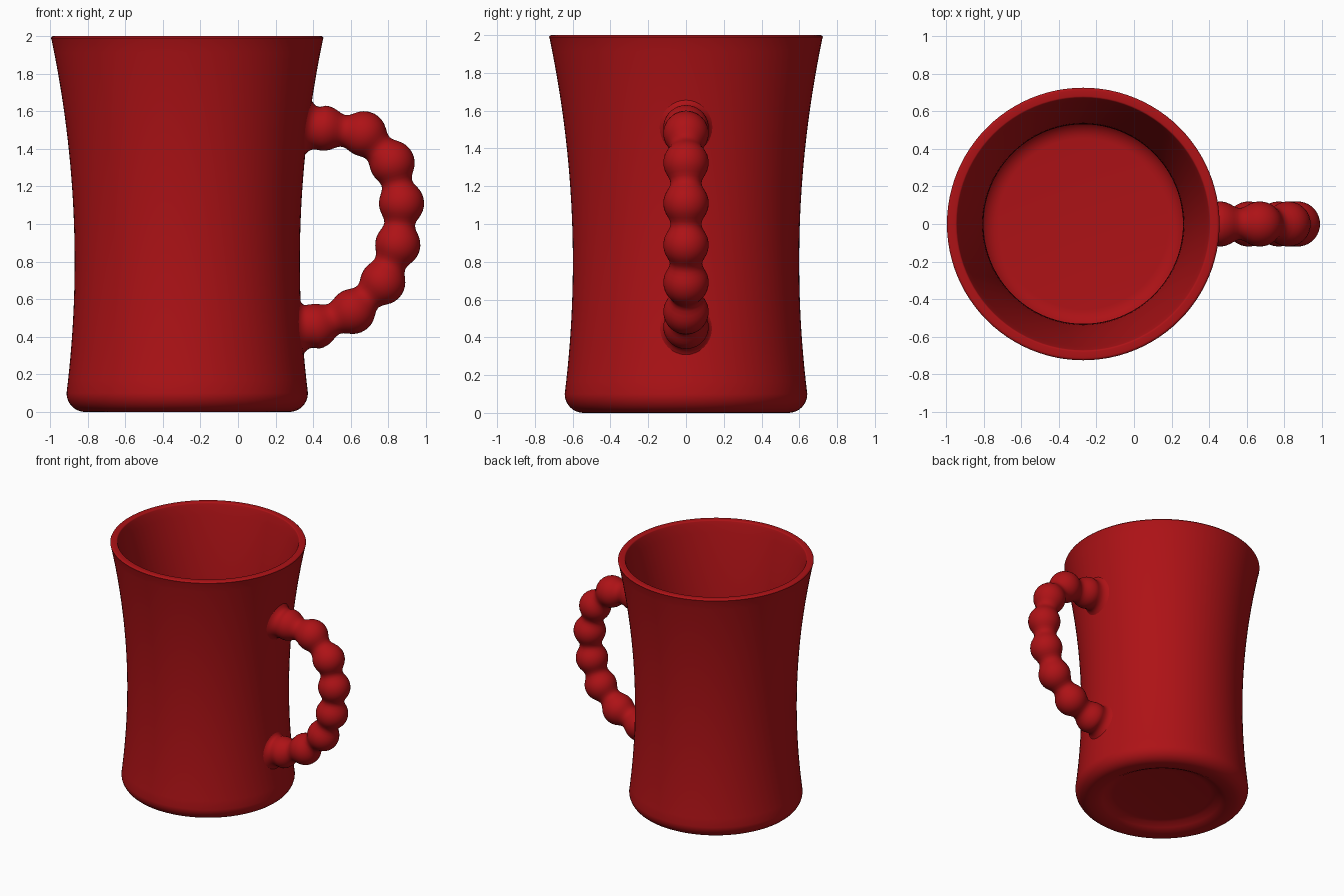
import bpy, bmesh
from math import sin, cos, pi, sqrt
from mathutils import Vector

if "Cube" in bpy.data.objects:
    bpy.data.objects.remove(bpy.data.objects["Cube"])

AXIS_X = -0.27      # centre line of the cup
BEAD = 0.12         # bead radius
BLEND = 0.07        # softness of the necks between beads
SIDES = 36

red = bpy.data.materials.new("red_glaze")
red.diffuse_color = (0.42, 0.006, 0.008, 1)
red.use_nodes = True
red.node_tree.nodes["Principled BSDF"].inputs["Base Color"].default_value = red.diffuse_color


def outer(z):
    """Outer radius of the waisted cup wall."""
    return 0.599 + 0.088 * (z - 0.8) ** 2


def inner(z):
    return outer(z) - 0.055 - 0.011 * (2 - z)


def arc(cx, cz, r, a0, a1, n=8):
    """Arc of (radius, height) points, angles in units of pi."""
    return [(cx + r * cos(pi * (a0 + (a1 - a0) * i / n)),
             cz + r * sin(pi * (a0 + (a1 - a0) * i / n))) for i in range(n + 1)]


def skin(name, rings, cap=False):
    """Bridge equal-length rings of points into a smooth surface."""
    bm = bmesh.new()
    rows = [[bm.verts.new(p) for p in ring] for ring in rings]
    for a, b in zip(rows, rows[1:]):
        for i in range(len(a)):
            j = (i + 1) % len(a)
            bm.faces.new((a[i], a[j], b[j], b[i]))
    if cap:
        bm.faces.new(rows[0])
        bm.faces.new(rows[-1])
    bmesh.ops.recalc_face_normals(bm, faces=bm.faces)
    mesh = bpy.data.meshes.new(name)
    bm.to_mesh(mesh)
    bm.free()
    ob = bpy.data.objects.new(name, mesh)
    bpy.context.collection.objects.link(ob)
    mesh.materials.append(red)
    bpy.ops.object.select_all(action='DESELECT')
    ob.select_set(True)
    bpy.context.view_layer.objects.active = ob
    bpy.ops.object.shade_smooth_by_angle(angle=0.7)
    return ob


# Cup: underside recess, rounded foot, waisted wall, rim, inside wall, floor
profile = [(0.36, 0.05), (0.40, 0.045), (0.44, 0.02), (0.48, 0.0)]
profile += arc(outer(0.1) - 0.1, 0.1, 0.1, -0.5, 0)
profile += [(outer(z), z) for z in [0.1 + 1.88 * i / 28 for i in range(1, 29)]]
profile += arc(outer(2) - 0.015, 1.985, 0.015, 0.1, 0.5, 4)
profile += arc(inner(2) + 0.01, 1.99, 0.01, 0.5, 0.95, 4)
profile += [(inner(z), z) for z in [1.97 - 1.75 * i / 28 for i in range(28)]]
profile += arc(inner(0.22) - 0.1, 0.22, 0.1, 0, -0.5)
skin("cup_body", [[(AXIS_X + r * cos(2 * pi * k / 96), r * sin(2 * pi * k / 96), z)
                   for k in range(96)] for r, z in profile], cap=True)

# Handle: a string of beads melted together along a smooth path
beads = [Vector((x, 0, z)) for x, z in [
    (0.455, 1.51), (0.67, 1.48), (0.82, 1.325), (0.87, 1.11),
    (0.85, 0.89), (0.77, 0.69), (0.61, 0.535), (0.41, 0.455)]]
path = [Vector((0.25, 0, 1.52))] + beads + [Vector((0.2, 0, 0.44))]


def field(p):
    """Smoothly blended distance to the beads."""
    d = 1.0
    for b in beads:
        e = (p - b).length - BEAD
        h = max(BLEND - abs(d - e), 0) / BLEND
        d = min(d, e) - h * h * BLEND / 4
    return d


def ring_at(c, tangent):
    """Outline of the beads in the plane across the path."""
    side = Vector((0, 1, 0))
    up = side.cross(tangent.normalized())
    ring = []
    for k in range(SIDES):
        d = side * cos(2 * pi * k / SIDES) + up * sin(2 * pi * k / SIDES)
        lo, hi = 0.0, 0.16
        for _ in range(16):
            mid = (lo + hi) / 2
            lo, hi = (mid, hi) if field(c + d * mid) < 0 else (lo, mid)
        ring.append(c + d * lo)
    return ring


def flare(ring, c):
    """Rings widening from an end bead onto the cup wall."""
    out = []
    for step in range(1, 9):
        u = step / 8
        row = []
        for p in ring:
            off = Vector((0, p.y, p.z - c.z))
            off *= (BEAD - 0.008 * sin(pi * u) + 0.045 * u ** 4) / off.length
            foot = off.normalized() * 0.165
            wall = AXIS_X - 0.012 + sqrt(outer(c.z + foot.z) ** 2 - foot.y ** 2)
            row.append(Vector((p.x + (wall - p.x) * u, off.y, c.z + off.z)))
        out.append(row)
    return out


rings = []
for i in range(1, len(beads)):
    p0, p1, p2, p3 = path[i - 1:i + 3]
    for s in range(12 + (i == len(beads) - 1)):
        t = s / 12
        m1, m2 = (p2 - p0) / 2, (p3 - p1) / 2
        a, b = 2 * p1 - 2 * p2 + m1 + m2, 3 * (p2 - p1) - 2 * m1 - m2
        rings.append(ring_at(a * t ** 3 + b * t * t + m1 * t + p1,
                             3 * a * t * t + 2 * b * t + m1))
rings = flare(rings[0], beads[0])[::-1] + rings + flare(rings[-1], beads[-1])
skin("beaded_handle", rings)
